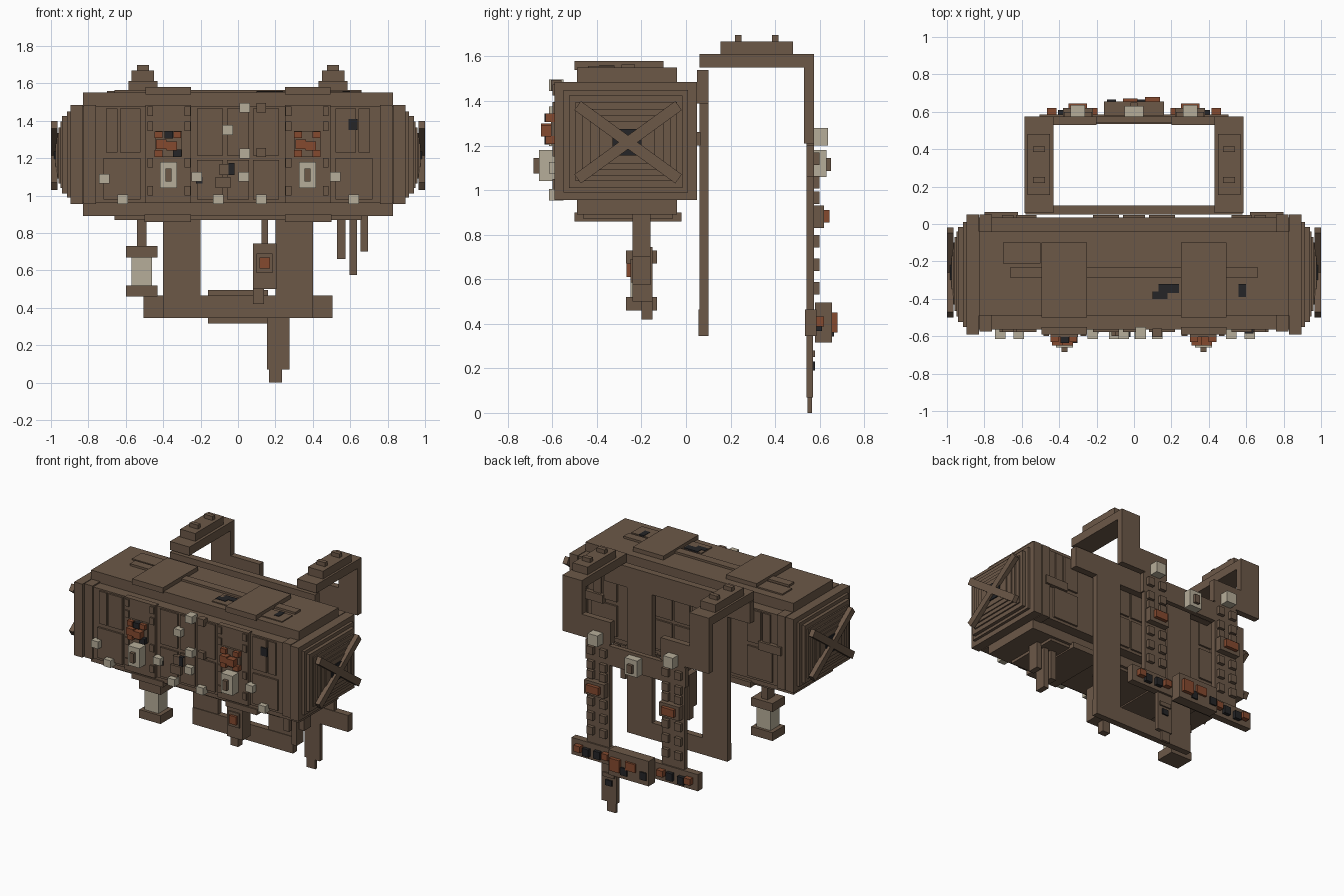
import bpy, bmesh, math
from mathutils import Matrix, Vector


def material(name, rgb):
    m = bpy.data.materials.new(name)
    m.diffuse_color = (*rgb, 1)
    return m


BROWN = material("weathered_brown", (0.150, 0.098, 0.064))
PALE = material("pale_stone", (0.47, 0.42, 0.32))
RUST = material("rust_orange", (0.235, 0.068, 0.028))
DARK = material("charcoal", (0.018, 0.018, 0.020))


def boxes(name, mat, items):
    """One object made of boxes, each (x0, x1, y0, y1, z0, z1)."""
    bm = bmesh.new()
    for x0, x1, y0, y1, z0, z1 in items:
        m = Matrix.Translation(((x0 + x1) / 2, (y0 + y1) / 2, (z0 + z1) / 2))
        m = m @ Matrix.Diagonal((abs(x1 - x0), y1 - y0, z1 - z0, 1))
        bmesh.ops.create_cube(bm, size=1, matrix=m)
    return finish(name, mat, bm)


def finish(name, mat, bm):
    me = bpy.data.meshes.new(name)
    bm.to_mesh(me)
    bm.free()
    me.materials.append(mat)
    ob = bpy.data.objects.new(name, me)
    bpy.context.collection.objects.link(ob)
    return ob


def mirrored(items):
    """Add the left-hand copy of each box."""
    return items + [(-b[1], -b[0], *b[2:]) for b in items]


def around(points, w, h, y0, y1):
    """Equal boxes centred on (x, z) points."""
    return [(x - w / 2, x + w / 2, y0, y1, z - h / 2, z + h / 2) for x, z in points]


# Hull: core, wide middle, top and bottom slabs
boxes("hull_core", BROWN, [(-.83, .83, -.49, -.04, .89, 1.55)])
boxes("hull_middle", BROWN, [(-.84, .84, -.565, .035, .96, 1.475)])
boxes("belly_slab", BROWN, [(-.66, .66, -.46, -.06, .87, .90)])

# Stepped end caps
steps = [(.76, .825, -.575, .05, .955, 1.485), (.83, .895, -.59, .05, .955, 1.485),
         (.89, .915, -.55, .01, .99, 1.45), (.91, .94, -.525, -.015, 1.01, 1.425),
         (.93, .95, -.495, -.04, 1.04, 1.395), (.94, .96, -.465, -.07, 1.065, 1.365),
         (.95, .968, -.43, -.10, 1.09, 1.335), (.96, .975, -.39, -.14, 1.12, 1.31)]
boxes("end_cap_steps", BROWN, mirrored(steps))
boxes("end_cap_core", DARK, mirrored([(.96, .983, -.33, -.20, 1.155, 1.275)]))

# Crossed braces on both ends
bm = bmesh.new()
for side in (-1, 1):
    for angle in (-36, 36):
        m = (Matrix.Translation((side * .983, -.26, 1.215))
             @ Matrix.Rotation(math.radians(angle), 4, 'X') @ Matrix.Diagonal((.034, .56, .05, 1)))
        bmesh.ops.create_cube(bm, size=1, matrix=m)
finish("end_cross_braces", BROWN, bm)

# Roof plates and roof damage
boxes("roof_straps", BROWN, mirrored([(.25, .495, -.50, -.10, 1.54, 1.58)]))
boxes("roof_panels", BROWN, [(-.70, -.50, -.21, -.10, 1.545, 1.56), (-.66, .66, -.29, -.23, 1.545, 1.565),
                             (.10, .66, -.44, -.32, 1.545, 1.557)])
boxes("roof_holes", DARK, [(.13, .24, -.37, -.32, 1.55, 1.560), (.10, .18, -.40, -.36, 1.55, 1.560),
                           (.56, .60, -.39, -.32, 1.55, 1.560)])
boxes("belly_straps", BROWN, mirrored([(.25, .50, -.50, -.02, .86, .90)]))

# Front and back wall panels
panels = []
for y0, y1 in ((-.578, -.56), (.03, .048)):
    panels += mirrored([(.52, .63, y0, y1, 1.23, 1.465), (.645, .705, y0, y1, 1.23, 1.465),
                        (.52, .72, y0, y1, .98, 1.20), (.08, .22, y0, y1, 1.215, 1.465),
                        (.08, .22, y0, y1, .98, 1.19)])
    panels += [(-.06, .06, y0, y1, 1.215, 1.465), (-.06, .06, y0, y1, .98, 1.19)]
boxes("wall_panels", BROWN, panels)
boxes("front_pilasters", BROWN, mirrored([(.25, .495, -.59, -.55, .96, 1.485)]))
rivets = [(x, z) for x in (.27, .47) for z in (1.45, 1.37, 1.175, 1.025)]
boxes("pilaster_rivets", BROWN, mirrored(around(rivets, .03, .05, -.60, -.585)))
boxes("front_boxes", BROWN, around([(.125, 1.47), (.125, 1.23)], .05, .05, -.605, -.56)
      + around([(-.08, 1.07), (-.06, 1.14)], .08, .06, -.60, -.56))
boxes("back_ledges", BROWN, mirrored([(.62, .80, .03, .065, 1.20, 1.26)]))

# Pale blocks scattered along the front
boxes("front_pale_blocks", PALE, around(
    [(-.715, 1.09), (-.615, .98), (-.22, 1.10), (-.105, .98), (-.055, 1.35), (.035, 1.47),
     (.035, 1.225), (.03, 1.10), (.125, .98), (.52, 1.10), (.62, .98)], .056, .052, -.615, -.55))
boxes("front_holes", DARK, [(.59, .64, -.585, -.56, 1.35, 1.41), (-.05, -.02, -.604, -.56, 1.11, 1.175),
                            (-.225, -.19, -.585, -.56, 1.065, 1.10)])

# Pale hatches and rusty clusters on the pilasters
boxes("pale_hatches", PALE, mirrored([(.325, .418, -.66, -.58, 1.04, 1.18)]))
boxes("hatch_handles", BROWN, mirrored([(.355, .388, -.685, -.65, 1.075, 1.145)]))
boxes("cluster_mounts", BROWN, mirrored([(.30, .44, -.605, -.58, 1.21, 1.345)]))
rust = []
for cx in (-.375, .37):
    rust += around([(cx - .05, 1.325), (cx + .05, 1.325), (cx - .05, 1.225), (cx + .05, 1.225)],
                   .042, .036, -.63, -.58)
    rust += around([(cx - .035, 1.275), (cx + .02, 1.265)], .056, .05, -.65, -.58)
boxes("rust_clusters", RUST, rust)
boxes("cluster_dark_bits", DARK, around([(-.37, 1.325), (-.325, 1.225)], .046, .04, -.635, -.58))

# Inner frame hanging on the back of the hull
boxes("inner_frame", BROWN, [(-.58, .58, .05, .10, 1.39, 1.54), (-.40, .40, .055, .10, .345, .465)]
      + mirrored([(.20, .40, .06, .10, .46, 1.40)]))

# Arms reaching back, with caps and studs
boxes("arms", BROWN, mirrored([(.43, .585, .06, .575, 1.55, 1.612)]))
boxes("arm_caps", BROWN, mirrored([(.45, .57, .155, .48, 1.61, 1.668)]))
boxes("arm_studs", BROWN, mirrored([(.475, .54, y, y + .03, 1.66, 1.697) for y in (.22, .385)]))

# Rear frame with stepped shoulders, legs and crossbars
boxes("rear_frame", BROWN, [(-.40, .40, .54, .575, 1.06, 1.20), (-.505, .505, .535, .585, .345, .465)]
      + mirrored([(.43, .585, .53, .575, 1.35, 1.56), (.20, .585, .53, .575, 1.21, 1.37),
                  (.21, .39, .54, .575, .46, 1.215)]))
boxes("hanging_tail", BROWN, [(.155, .275, .54, .57, .07, .36), (.165, .235, .545, .565, 0, .08),
                              (.17, .26, .565, .58, .25, .28)])
boxes("tail_hole", DARK, [(.19, .24, .565, .58, .19, .23)])

# Rear leg studs and boxes
studs = [(x, z) for x in (.25, .35) for z in (1.14, 1.035, .965, .77, .665, .56)]
boxes("rear_leg_studs", BROWN, mirrored(around(studs, .05, .056, .57, .60)))
boxes("rear_leg_mounts", BROWN, mirrored([(.22, .38, .57, .62, .83, .93)]))
boxes("rear_leg_rust", RUST, mirrored([(.25, .35, .61, .645, .855, .91)]))
boxes("rear_pale_blocks", PALE, mirrored([(.262, .34, .575, .637, 1.20, 1.28)])
      + [(-.05, .05, .575, .63, 1.06, 1.18)])
boxes("rear_block_handle", BROWN, [(-.02, .02, .62, .65, 1.085, 1.145)])

# Control box and bits on the lower rear crossbar
boxes("rear_control_box", BROWN, [(-.16, .16, .58, .655, .315, .495)])
boxes("rear_bar_rust", RUST, [(.06, .14, .65, .68, .36, .45), (-.06, .02, .65, .67, .39, .45)]
      + mirrored(around([(.22, .41), (.44, .41)], .05, .045, .58, .62)))
boxes("rear_bar_dark", DARK, mirrored(around([(.29, .40), (.38, .395)], .05, .055, .58, .61))
      + around([(-.12, .38), (.035, .37)], .05, .055, .65, .665))

# Underside: pale pedestal, hanging box and rods
boxes("pedestal_mounts", BROWN, [(-.54, -.49, -.24, -.16, .72, .88), (-.60, -.43, -.27, -.13, .67, .73),
                                 (-.60, -.43, -.27, -.13, .46, .52)])
boxes("pedestal_column", PALE, [(-.57, -.46, -.25, -.15, .515, .675)])
boxes("hanging_box", BROWN, [(.125, .16, -.23, -.16, .74, .88), (.08, .205, -.24, -.15, .50, .745),
                             (.08, .14, -.20, -.15, .42, .51), (.10, .185, -.25, -.23, .585, .69)])
boxes("hanging_box_light", RUST, [(.115, .17, -.268, -.24, .61, .67)])
boxes("belly_rods", BROWN, [(.53, .575, -.24, -.16, .66, .89), (.595, .635, -.24, -.16, .575, .89),
                            (.655, .695, -.24, -.16, .70, .89)])
